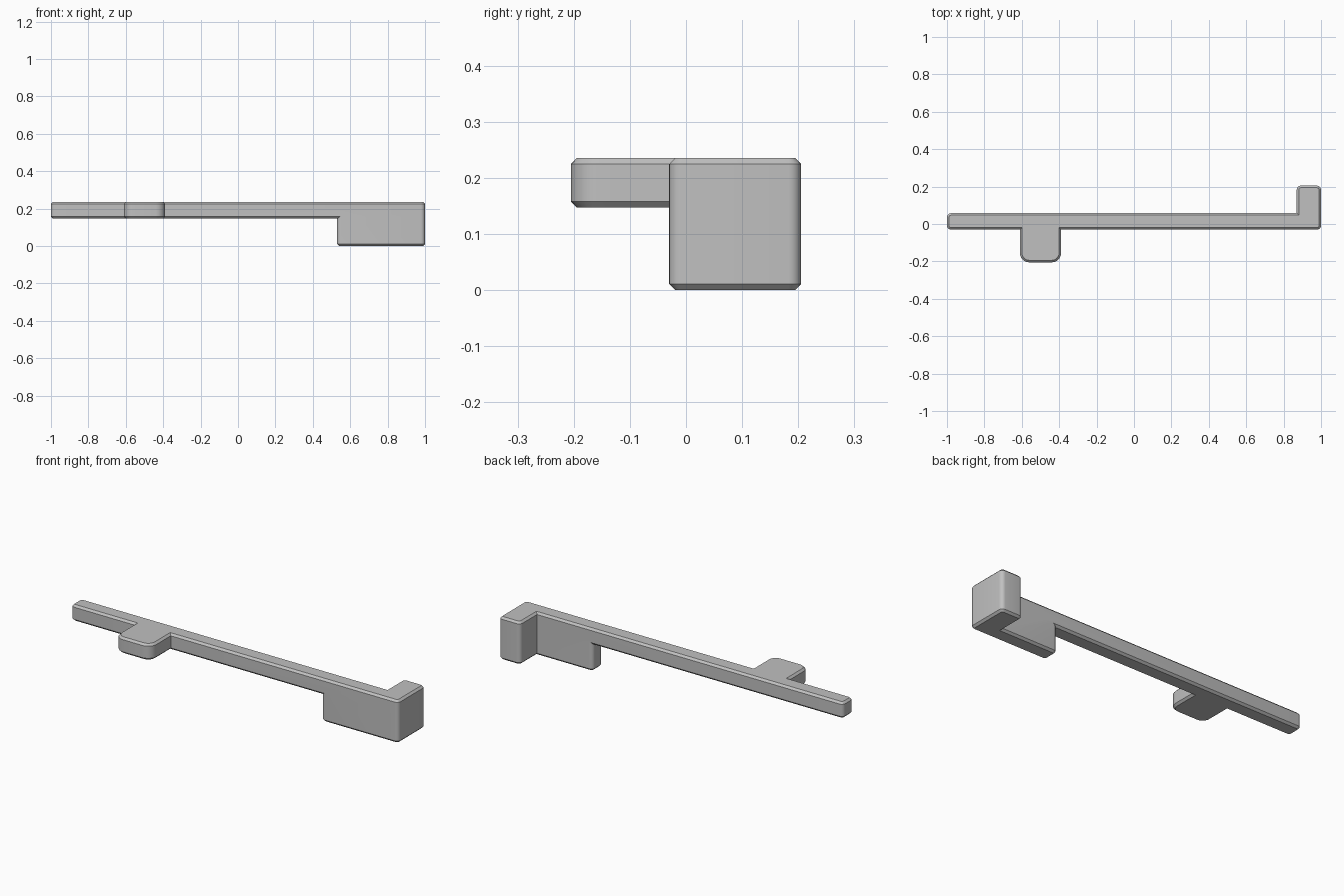
import bpy, bmesh, math
from mathutils import Vector

cube = bpy.data.objects.get("Cube")
if cube:
    bpy.data.objects.remove(cube)

BEVEL = 0.011
ROUND = 0.022
TAB_ROUND = 0.05
STEPS = 6

grey = bpy.data.materials.new("plain_grey")
grey.use_nodes = True
colour = (0.53, 0.53, 0.53, 1)
grey.diffuse_color = colour
grey.node_tree.nodes["Principled BSDF"].inputs["Base Color"].default_value = colour


def ring(outline, inset):
    """Counter-clockwise outline moved inward, with right-angled corners filleted."""
    points = []
    count = len(outline)
    for i, (x, y, radius) in enumerate(outline):
        p = Vector((x, y))
        before = (p - Vector(outline[i - 1][:2])).normalized()
        after = (Vector(outline[(i + 1) % count][:2]) - p).normalized()
        n1 = Vector((-before.y, before.x))
        n2 = Vector((-after.y, after.x))
        corner = p + (n1 + n2) * inset
        if radius == 0:
            points.append(corner)
            continue
        r = radius - inset
        centre = corner + (n1 + n2) * r
        for s in range(STEPS + 1):
            a = math.pi / 2 * s / STEPS
            points.append(centre - n1 * r * math.cos(a) - n2 * r * math.sin(a))
    return points


def prism(name, outline, layers):
    """Stack rings at (height, inset) layers into a closed solid."""
    bm = bmesh.new()
    rings = [[bm.verts.new((p.x, p.y, z)) for p in ring(outline, inset)]
             for z, inset in layers]
    for low, high in zip(rings, rings[1:]):
        for i in range(len(low)):
            j = (i + 1) % len(low)
            bm.faces.new((low[i], low[j], high[j], high[i]))
    bm.faces.new(rings[0][::-1])
    bm.faces.new(rings[-1])
    mesh = bpy.data.meshes.new(name)
    bm.to_mesh(mesh)
    bm.free()
    mesh.materials.append(grey)
    obj = bpy.data.objects.new(name, mesh)
    bpy.context.collection.objects.link(obj)
    return obj


# Shared limits of the bar, tab and hooked end
FRONT, BACK, REACH = -0.03, 0.058, 0.205
BOTTOM, TOP = 0.147, 0.236
HOOK = 0.87

hook_end = [
    (1, FRONT, ROUND), (1, REACH, ROUND), (HOOK, REACH, ROUND), (HOOK, BACK, 0),
]

# Long bar with the front tab and the rear hook
bar_outline = [
    (-1, FRONT, ROUND), (-0.61, FRONT, 0), (-0.61, -REACH, TAB_ROUND),
    (-0.39, -REACH, TAB_ROUND), (-0.39, FRONT, 0),
] + hook_end + [(-1, BACK, ROUND)]
bar = prism("long_bar", bar_outline, [
    (BOTTOM, BEVEL), (BOTTOM + BEVEL, 0), (TOP - BEVEL, 0), (TOP, BEVEL)])

# Deep block below the hooked end
block_outline = [(0.53, FRONT, ROUND)] + hook_end + [(0.53, BACK, ROUND)]
block = prism("end_block", block_outline, [(0, BEVEL), (BEVEL, 0), (0.19, 0)])
block.hide_render = True

# Fuse both into one solid
union = bar.modifiers.new("join_block", "BOOLEAN")
union.operation = "UNION"
union.solver = "EXACT"
union.object = block
bpy.context.view_layer.update()
bpy.ops.object.select_all(action="DESELECT")
bar.select_set(True)
bpy.context.view_layer.objects.active = bar
bpy.ops.object.modifier_apply(modifier=union.name)
bpy.data.objects.remove(block)
bpy.ops.object.shade_smooth_by_angle(angle=math.radians(30))
